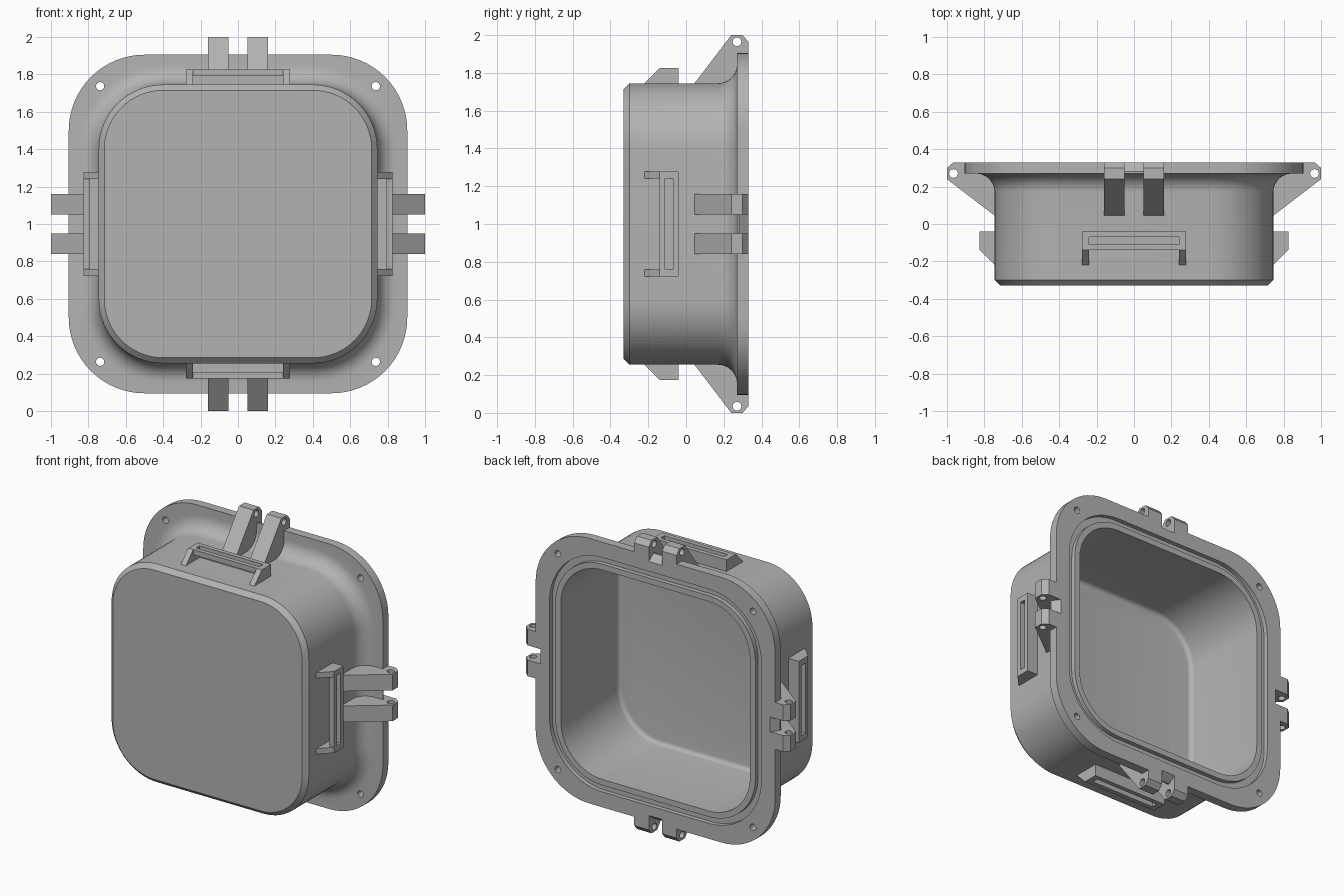
import bpy, bmesh, math
from mathutils import Matrix, Vector

if "Cube" in bpy.data.objects:
    bpy.data.objects.remove(bpy.data.objects["Cube"], do_unlink=True)

grey = bpy.data.materials.new("plain grey")
grey.use_nodes = True
COLOUR = (0.45, 0.45, 0.45, 1)
grey.diffuse_color = COLOUR
grey.node_tree.nodes["Principled BSDF"].inputs["Base Color"].default_value = COLOUR

CENTRE = Matrix.Translation((0, 0, 1))


def side_matrix(k):
    return CENTRE @ Matrix.Rotation(k * math.pi / 2, 4, "Y")


def make_object(name, bm):
    bmesh.ops.recalc_face_normals(bm, faces=bm.faces)
    mesh = bpy.data.meshes.new(name)
    bm.to_mesh(mesh)
    bm.free()
    mesh.materials.append(grey)
    ob = bpy.data.objects.new(name, mesh)
    bpy.context.collection.objects.link(ob)
    return ob


def prism(bm, profile, t0, t1, matrix):
    """Extrude a (radius, y) profile along a side of the case."""
    ends = [[bm.verts.new(matrix @ Vector((t, y, r))) for r, y in profile] for t in (t0, t1)]
    n = len(profile)
    bm.faces.new(ends[0])
    bm.faces.new(ends[1][::-1])
    for i in range(n):
        j = (i + 1) % n
        bm.faces.new((ends[0][i], ends[1][i], ends[1][j], ends[0][j]))


def rect(r0, r1, y0, y1):
    return [(r0, y0), (r1, y0), (r1, y1), (r0, y1)]


def rod(bm, radius, length, matrix):
    bmesh.ops.create_cone(bm, cap_ends=True, segments=24, radius1=radius,
                          radius2=radius, depth=length, matrix=matrix)


def cut(ob, bm):
    cutter = make_object("cutter", bm)
    cutter.hide_render = True
    mod = ob.modifiers.new("holes", "BOOLEAN")
    mod.operation = "DIFFERENCE"
    mod.solver = "EXACT"
    mod.object = cutter
    select(ob)
    bpy.ops.object.modifier_apply(modifier=mod.name)
    bpy.data.objects.remove(cutter, do_unlink=True)


def select(ob):
    bpy.ops.object.select_all(action="DESELECT")
    ob.select_set(True)
    bpy.context.view_layer.objects.active = ob


def rounded_ring(bm, half, flat, y, seg=16):
    """Rounded square whose straight edges run from -flat to +flat."""
    verts = []
    for q in range(4):
        for s in range(seg + 1):
            a = (q + s / seg) * math.pi / 2
            mid = (q + 0.5) * math.pi / 2
            x = math.copysign(flat, math.cos(mid)) + (half - flat) * math.cos(a)
            z = math.copysign(flat, math.sin(mid)) + (half - flat) * math.sin(a)
            verts.append(bm.verts.new((x, y, z + 1)))
    return verts


# Case shell: front, wall, fillet, flange, seal groove, lip, cavity
B, F = 0.40, 0.50
rings = [(0.715, B, -0.33), (0.745, B, -0.30)]
for i in range(9):
    a = i / 8 * math.pi / 2
    rings.append((0.845 - 0.1 * math.cos(a), B, 0.17 + 0.1 * math.sin(a)))
rings += [(0.905, F, 0.27), (0.905, F, 0.33),
          (0.80, B, 0.33), (0.80, B, 0.30), (0.755, B, 0.30), (0.755, B, 0.33),
          (0.715, B, 0.33)]
for i in range(5):
    a = i / 4 * math.pi / 2
    rings.append((0.685 + 0.03 * math.cos(a), B, -0.27 - 0.03 * math.sin(a)))

bm = bmesh.new()
loops = [rounded_ring(bm, *r) for r in rings]
bm.faces.new(loops[0])
bm.faces.new(loops[-1][::-1])
for lo, hi in zip(loops, loops[1:]):
    for i in range(len(lo)):
        j = (i + 1) % len(lo)
        bm.faces.new((lo[i], lo[j], hi[j], hi[i]))
shell = make_object("case_shell", bm)

# Screw holes in the flange and sloped notches between the lugs
bm = bmesh.new()
for x in (-0.737, 0.737):
    for z in (-0.737, 0.737):
        rod(bm, 0.022, 0.3, Matrix.Translation((x, 0.3, z + 1)) @ Matrix.Rotation(math.pi / 2, 4, "X"))
for k in range(4):
    prism(bm, [(0.86, 0.34), (0.92, 0.26), (0.95, 0.26), (0.95, 0.34)], -0.05, 0.05, side_matrix(k))
cut(shell, bm)
parts = [shell]

LUG = [(0.735, 0.037), (1.0, 0.24), (1.0, 0.30), (0.965, 0.33),
       (0.90, 0.33), (0.85, 0.29), (0.735, 0.285)]
ARM = [(0.735, -0.23), (0.825, -0.14), (0.825, -0.04), (0.735, -0.04)]

for k, side in enumerate(("top", "left", "bottom", "right")):
    m = side_matrix(k)
    # Pair of hinge lugs with a pin hole
    bm = bmesh.new()
    for s in (-1, 1):
        prism(bm, LUG, s * 0.05, s * 0.16, m)
    lugs = make_object(side + "_hinge_lugs", bm)
    bm = bmesh.new()
    rod(bm, 0.023, 0.5, m @ Matrix.Translation((0, 0.27, 0.965)) @ Matrix.Rotation(math.pi / 2, 4, "Y"))
    cut(lugs, bm)

    # Strap loop: two arms, a back wall and a raised front rail
    bm = bmesh.new()
    for s in (-1, 1):
        prism(bm, ARM, s * 0.24, s * 0.278, m)
    prism(bm, rect(0.735, 0.825, -0.07, -0.04), -0.24, 0.24, m)
    prism(bm, rect(0.79, 0.825, -0.14, -0.11), -0.24, 0.24, m)
    parts += [lugs, make_object(side + "_strap_loop", bm)]

for ob in parts:
    select(ob)
    bpy.ops.object.shade_smooth_by_angle(angle=math.radians(30))
